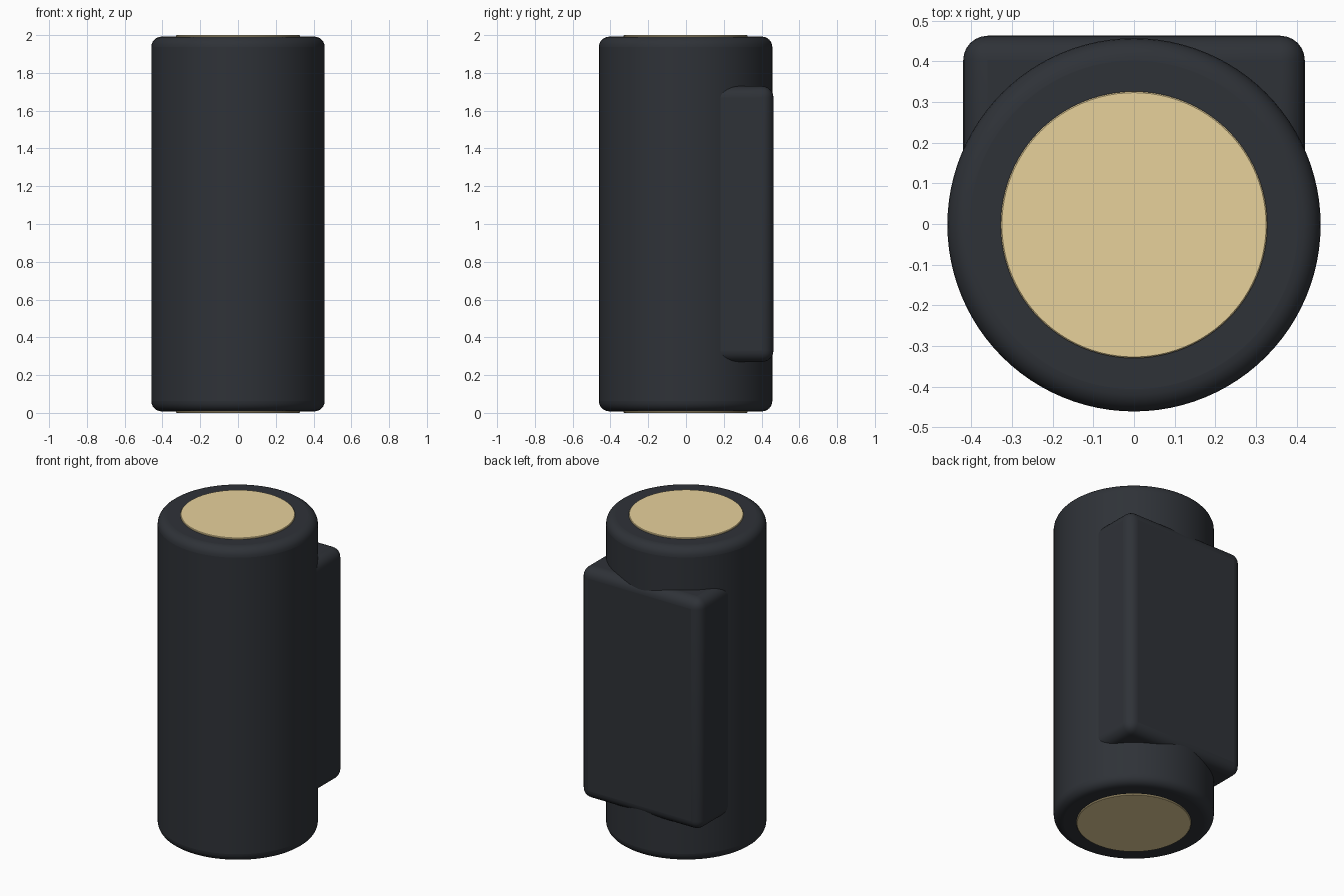
import bpy, math

if "Cube" in bpy.data.objects:
    bpy.data.objects.remove(bpy.data.objects["Cube"])

def material(name, rgb):
    m = bpy.data.materials.new(name)
    m.diffuse_color = (*rgb, 1)
    m.use_nodes = True
    m.node_tree.nodes["Principled BSDF"].inputs["Base Color"].default_value = m.diffuse_color
    return m

dark = material("dark_metal", (0.028, 0.032, 0.039))
warm = material("warm_glass", (0.80, 0.64, 0.33))

def finish(ob, name, mat, bevel, segments):
    ob.name = name
    ob.data.materials.append(mat)
    mod = ob.modifiers.new("round_edges", 'BEVEL')
    mod.width, mod.segments = bevel, segments
    mod.limit_method, mod.angle_limit = 'ANGLE', math.radians(40)
    bpy.ops.object.shade_smooth_by_angle(angle=math.radians(35))

def disc(name, radius, z0, z1, mat, bevel, segments):
    bpy.ops.mesh.primitive_cylinder_add(vertices=96, radius=radius, depth=z1 - z0,
                                        location=(0, -0.002, (z0 + z1) / 2))
    finish(bpy.context.object, name, mat, bevel, segments)

# Lamp housing
disc("lamp_body", 0.459, 0.008, 1.992, dark, 0.055, 6)

# Light openings at both ends
disc("lower_lens", 0.328, 0.0, 0.04, warm, 0.003, 1)
disc("upper_lens", 0.328, 1.96, 2.0, warm, 0.003, 1)

# Wall mounting box, sunk into the back of the housing
y0, y1 = 0.05, 0.463
bpy.ops.mesh.primitive_cube_add(size=1, location=(0, (y0 + y1) / 2, 1.0))
box = bpy.context.object
box.scale = (0.84, y1 - y0, 1.46)
bpy.ops.object.transform_apply(location=False, rotation=False, scale=True)
finish(box, "wall_mount", dark, 0.06, 6)
